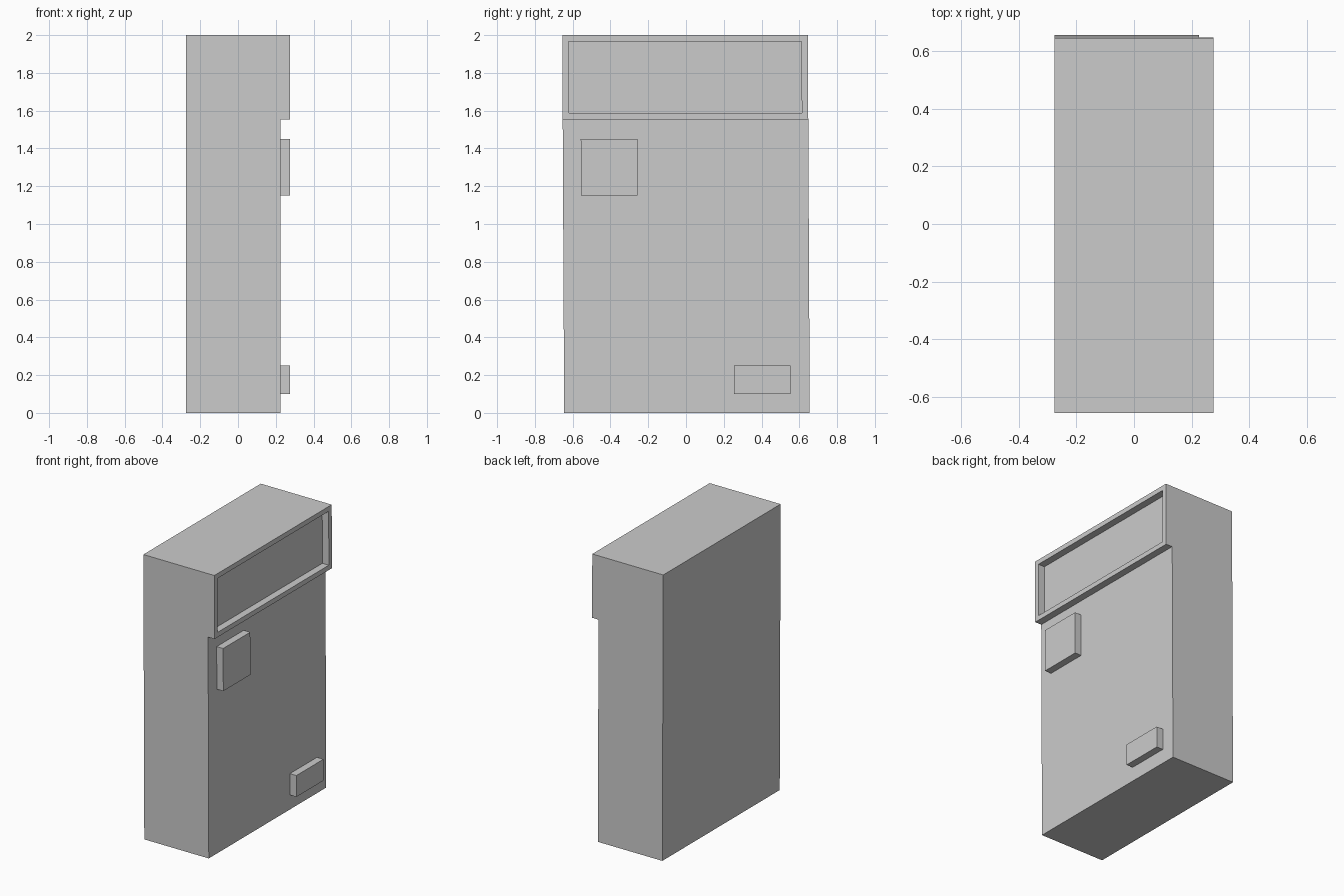
import bpy, bmesh
from mathutils import Vector

if "Cube" in bpy.data.objects:
    bpy.data.objects.remove(bpy.data.objects["Cube"])

grey = bpy.data.materials.new("light_grey")
grey.diffuse_color = (0.6, 0.6, 0.6, 1)
grey.use_nodes = True
grey.node_tree.nodes["Principled BSDF"].inputs["Base Color"].default_value = grey.diffuse_color

BACK, FACE, FRONT = -0.275, 0.225, 0.275   # x of back, door face and raised parts


def box(bm, lo, hi):
    bmesh.ops.create_cube(bm, size=1)
    for v in bm.verts:
        v.co = Vector([(a + b) / 2 + c * (b - a) for a, b, c in zip(lo, hi, v.co)])


def finish(bm, name):
    # the whole cabinet leans very slightly along y
    for v in bm.verts:
        v.co.y += 0.005 - 0.005 * v.co.z
    bmesh.ops.recalc_face_normals(bm, faces=bm.faces)
    mesh = bpy.data.meshes.new(name)
    bm.to_mesh(mesh)
    bm.free()
    mesh.materials.append(grey)
    ob = bpy.data.objects.new(name, mesh)
    bpy.context.collection.objects.link(ob)


# Cabinet: tall box whose upper face is raised and recessed into a framed header
bm = bmesh.new()
box(bm, (BACK, -0.65, 0), (FACE, 0.65, 2))
bmesh.ops.bisect_plane(bm, geom=bm.verts[:] + bm.edges[:] + bm.faces[:],
                       plane_co=(0, 0, 1.554), plane_no=(0, 0, 1))
bm.normal_update()
header = next(f for f in bm.faces if f.normal.x > 0.9 and f.calc_center_median().z > 1.554)
depth = Vector((FRONT - FACE, 0, 0))
ring = bmesh.ops.extrude_face_region(bm, geom=[header])["geom"]
bmesh.ops.translate(bm, vec=depth, verts=[g for g in ring if isinstance(g, bmesh.types.BMVert)])
bmesh.ops.delete(bm, geom=[header], context='FACES_ONLY') if header.is_valid else None
front = next(g for g in ring if isinstance(g, bmesh.types.BMFace))
bm.normal_update()
bmesh.ops.inset_individual(bm, faces=[front], thickness=0.048)
well = bmesh.ops.extrude_face_region(bm, geom=[front])["geom"]
bmesh.ops.translate(bm, vec=-depth, verts=[g for g in well if isinstance(g, bmesh.types.BMVert)])
if front.is_valid:
    bmesh.ops.delete(bm, geom=[front], context='FACES_ONLY')
bmesh.ops.dissolve_limit(bm, angle_limit=0.01, verts=bm.verts, edges=bm.edges)
finish(bm, "cabinet")

# Raised plates on the door face: name, y range, z range
for name, y, z in (("upper_panel", (-0.555, -0.255), (1.152, 1.451)),
                   ("lower_panel", (0.25, 0.55), (0.101, 0.251))):
    bm = bmesh.new()
    box(bm, (FACE, y[0], z[0]), (FRONT, y[1], z[1]))
    finish(bm, name)
